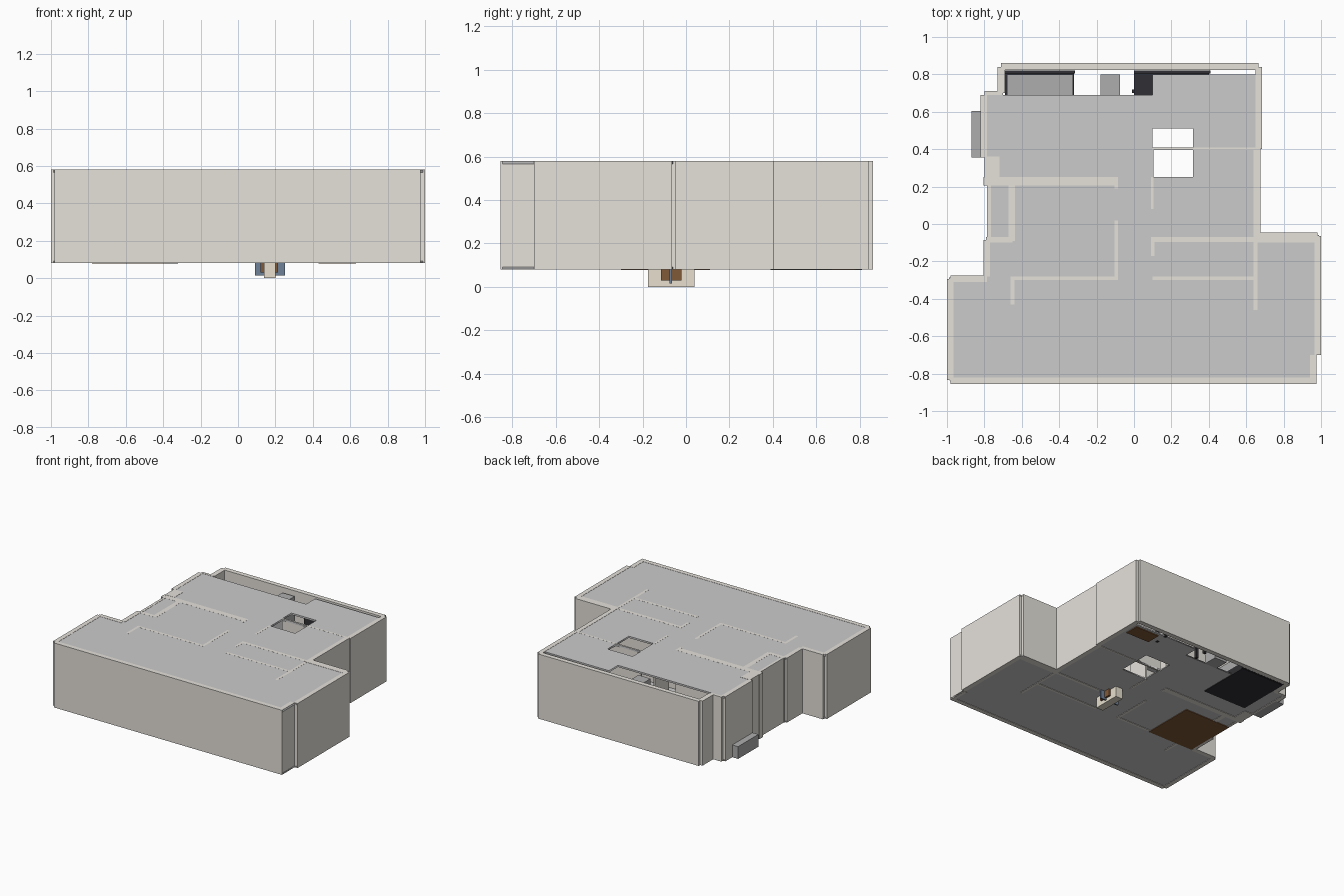
import bpy

def material(name, rgb):
    m = bpy.data.materials.new(name)
    m.diffuse_color = (*rgb, 1)
    return m

WALL = material("warm_plaster", (0.79, 0.76, 0.71))
BLACK = material("black", (0.03, 0.03, 0.035))
BROWN = material("wood", (0.22, 0.10, 0.04))
BLUE = material("slate_blue", (0.16, 0.22, 0.32))
CREAM = material("cream", (0.80, 0.74, 0.62))
GREY = material("mid_grey", (0.42, 0.42, 0.43))

def box(name, x0, x1, y0, y1, z0, z1, mat=None):
    v = [(x, y, z) for z in (z0, z1) for x, y in ((x0, y0), (x1, y0), (x1, y1), (x0, y1))]
    f = [(3, 2, 1, 0), (4, 5, 6, 7)] + [(i, (i + 1) % 4, (i + 1) % 4 + 4, i + 4) for i in range(4)]
    me = bpy.data.meshes.new(name)
    me.from_pydata(v, [], f)
    ob = bpy.data.objects.new(name, me)
    bpy.context.collection.objects.link(ob)
    if mat:
        me.materials.append(mat)
    return ob

def slab(name, loops, z0, z1):
    # flat plate with holes, from a filled 2D curve
    cu = bpy.data.curves.new(name, 'CURVE')
    cu.dimensions = '2D'
    cu.fill_mode = 'BOTH'
    cu.extrude = (z1 - z0) / 2
    for pts in loops:
        s = cu.splines.new('POLY')
        s.points.add(len(pts) - 1)
        for p, (x, y) in zip(s.points, pts):
            p.co = (x, y, 0, 1)
        s.use_cyclic_u = True
    ob = bpy.data.objects.new(name, cu)
    ob.location.z = (z0 + z1) / 2
    bpy.context.collection.objects.link(ob)
    bpy.ops.object.select_all(action='DESELECT')
    bpy.context.view_layer.objects.active = ob
    ob.select_set(True)
    bpy.ops.object.convert(target='MESH')

# floor and roof share one plan with two stairwell openings
plan = [(-.98, -.845), (.975, -.845), (.975, -.70), (.99, -.70), (.99, -.06), (.67, -.06),
        (.67, .40), (.675, .40), (.675, .80), (.10, .80), (.10, .69), (-.815, .69),
        (-.815, .36), (-.797, .355), (-.797, .205), (-.783, .205), (-.783, -.085),
        (-.80, -.085), (-.80, -.285), (-.99, -.285), (-.99, -.83)]
holes = [[(.10, .41), (.315, .41), (.315, .51), (.10, .51)],
         [(.105, .25), (.315, .25), (.315, .395), (.105, .395)]]
slab("floor", [plan] + holes, .083, .092)
slab("roof", [plan] + holes, .565, .5785)

# outer walls
for i, w in enumerate([
        (-.98, .975, -.855, -.82), (-1, -.965, -.835, -.295), (-.98, -.785, -.31, -.275),
        (-.805, -.77, -.28, -.085), (-.785, -.765, -.09, .21), (-.805, -.785, .205, .25),
        (-.80, -.72, .25, .36), (-.82, -.785, .355, .69), (-.80, -.70, .69, .71),
        (-.73, -.69, .70, .84), (-.71, .665, .823, .86), (.65, .685, .40, .84),
        (.64, .675, -.05, .40), (.64, .98, -.10, -.045), (.965, 1, -.70, -.065)]):
    box(f"outer_wall_{i}", *w, .08, .58, WALL)
box("side_window_panel", .95, .975, -.84, -.70, .08, .545, WALL)
box("side_window_lintel", .94, .975, -.82, -.70, .545, .58, WALL)

# room partitions
for i, w in enumerate([
        (-.80, -.09, .205, .25), (-.105, -.085, .19, .25), (-.105, -.085, -.30, .02),
        (-.65, -.09, -.30, -.28), (-.67, -.635, -.09, .21), (-.79, -.65, -.10, -.07),
        (-.66, -.64, -.43, -.28), (.10, .65, -.095, -.07), (.09, .11, -.17, -.07),
        (.10, .65, -.30, -.28), (.64, .66, -.46, -.10), (.09, .105, .08, .25),
        (.10, .67, .396, .409)]):
    box(f"partition_{i}", *w, .08, .579, WALL)

# bed
box("bed_base", -.69, -.32, .39, .81, .078, .13, BLACK)
box("mattress", -.68, -.325, .40, .80, .13, .20, GREY)
box("headboard", -.69, -.315, .805, .822, .08, .30, BLACK)

# tall cupboard between bed and desk
box("cupboard", -.18, -.075, .69, .80, .08, .55, GREY)

# black desk with screen and legs
box("desk_top", 0, .40, .69, .81, .24, .26, BLACK)
for i, (x, y) in enumerate([(.01, .70), (.37, .70), (.01, .79), (.37, .79)]):
    box(f"desk_leg_{i}", x, x + .02, y, y + .02, .08, .24, BLACK)
box("screen", 0, .41, .805, .822, .28, .45, BLACK)
box("desk_handle", -.012, 0, .70, .72, .235, .25, BLACK)

# coverings visible underneath the floor
box("wood_floor", -.78, -.39, -.30, .11, .078, .086, BROWN)
box("door_mat", .43, .63, .67, .78, .077, .086, BROWN)

# ledge outside the left wall
box("outside_ledge", -.87, -.80, .355, .605, .08, .175, GREY)

# fixture hanging below the floor
box("hanging_beam", .14, .20, -.175, .04, 0, .082, CREAM)
box("hanging_panel", .09, .25, -.075, -.065, .015, .085, BLUE)
box("hanging_block", .12, .215, -.115, -.02, .03, .085, BROWN)
